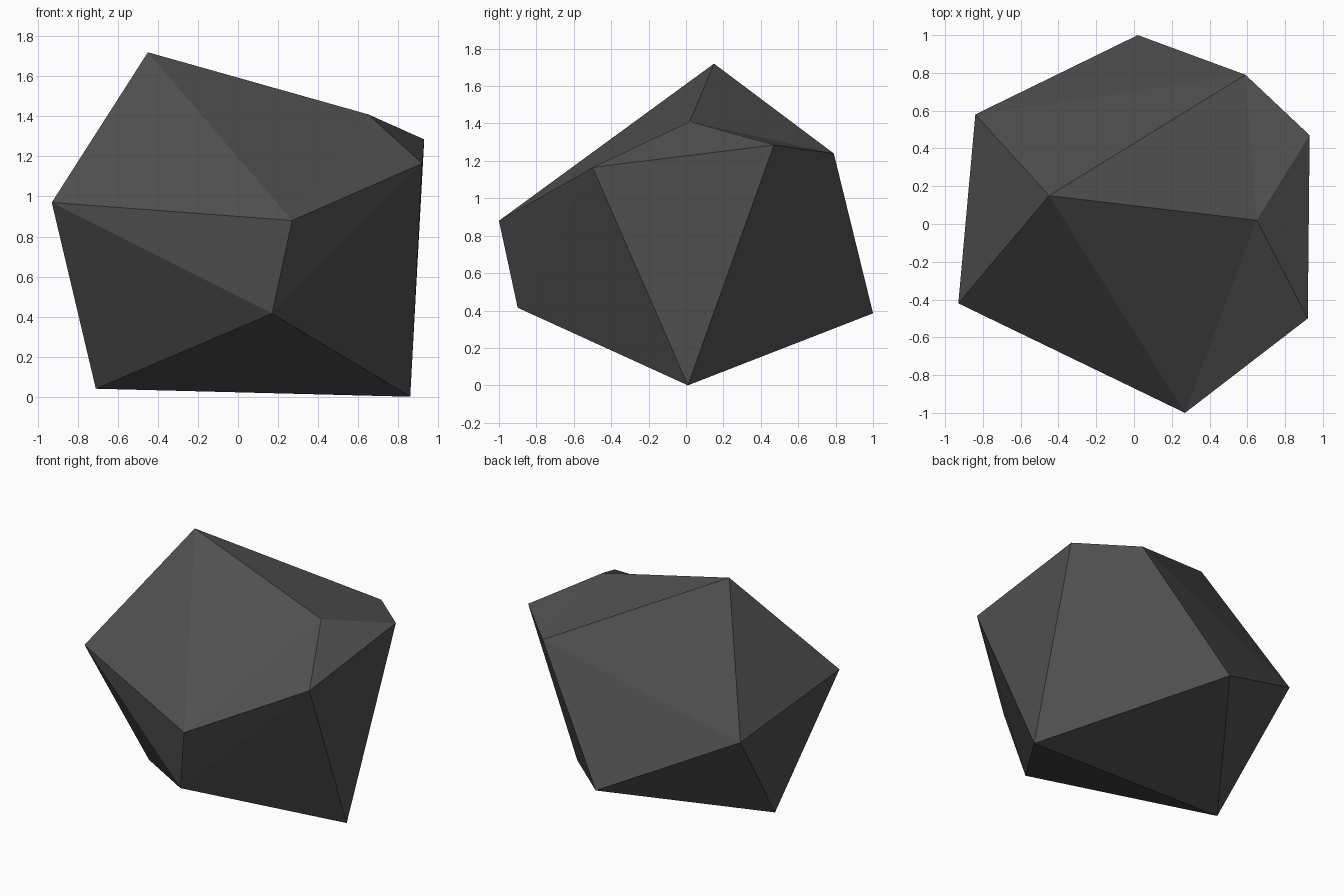
import bpy
import bmesh

# Remove the default cube
default_cube = bpy.data.objects.get("Cube")
if default_cube:
    bpy.data.objects.remove(default_cube, do_unlink=True)

# Dark stone colour
stone = bpy.data.materials.new("dark grey stone")
stone.use_nodes = True
colour = (0.08, 0.08, 0.08, 1)
stone.diffuse_color = colour
shader = stone.node_tree.nodes["Principled BSDF"]
shader.inputs["Base Color"].default_value = colour
shader.inputs["Roughness"].default_value = 0.9

# Corners of the irregular twenty-sided boulder
corners = {
    "peak": (-0.45, 0.15, 1.72),
    "ridge": (0.65, 0.02, 1.41),
    "left_back": (0.93, 0.47, 1.285),
    "back_top": (0.59, 0.79, 1.24),
    "left_front": (0.92, -0.5, 1.165),
    "front_top": (0.27, -1, 0.88),
    "right_front": (-0.93, -0.42, 0.97),
    "right_back": (-0.84, 0.58, 0.8),
    "front_low": (0.17, -0.9, 0.415),
    "back_low": (0.02, 1, 0.385),
    "right_foot": (-0.71, 0, 0.04),
    "left_foot": (0.86, 0.01, 0),
}

# Each fan is a hub corner and the ring of corners around it
fans = [
    ("peak", "ridge front_top right_front right_back back_top"),
    ("left_foot", "front_low left_front left_back back_low right_foot"),
]
# Triangles of the belt between the two fans
belt = [
    "ridge front_top left_front",
    "front_top left_front front_low",
    "front_top right_front front_low",
    "right_front front_low right_foot",
    "right_front right_back right_foot",
    "right_back right_foot back_low",
    "right_back back_top back_low",
    "back_top back_low left_back",
    "back_top ridge left_back",
    "ridge left_back left_front",
]

bm = bmesh.new()
verts = {name: bm.verts.new(place) for name, place in corners.items()}
for hub, ring in fans:
    ring = ring.split()
    for a, b in zip(ring, ring[1:] + ring[:1]):
        bm.faces.new((verts[hub], verts[a], verts[b]))
for triangle in belt:
    bm.faces.new([verts[name] for name in triangle.split()])
bmesh.ops.recalc_face_normals(bm, faces=bm.faces)

# Boulder object with flat faces
mesh = bpy.data.meshes.new("boulder")
bm.to_mesh(mesh)
bm.free()
mesh.materials.append(stone)
boulder = bpy.data.objects.new("boulder", mesh)
bpy.context.collection.objects.link(boulder)
